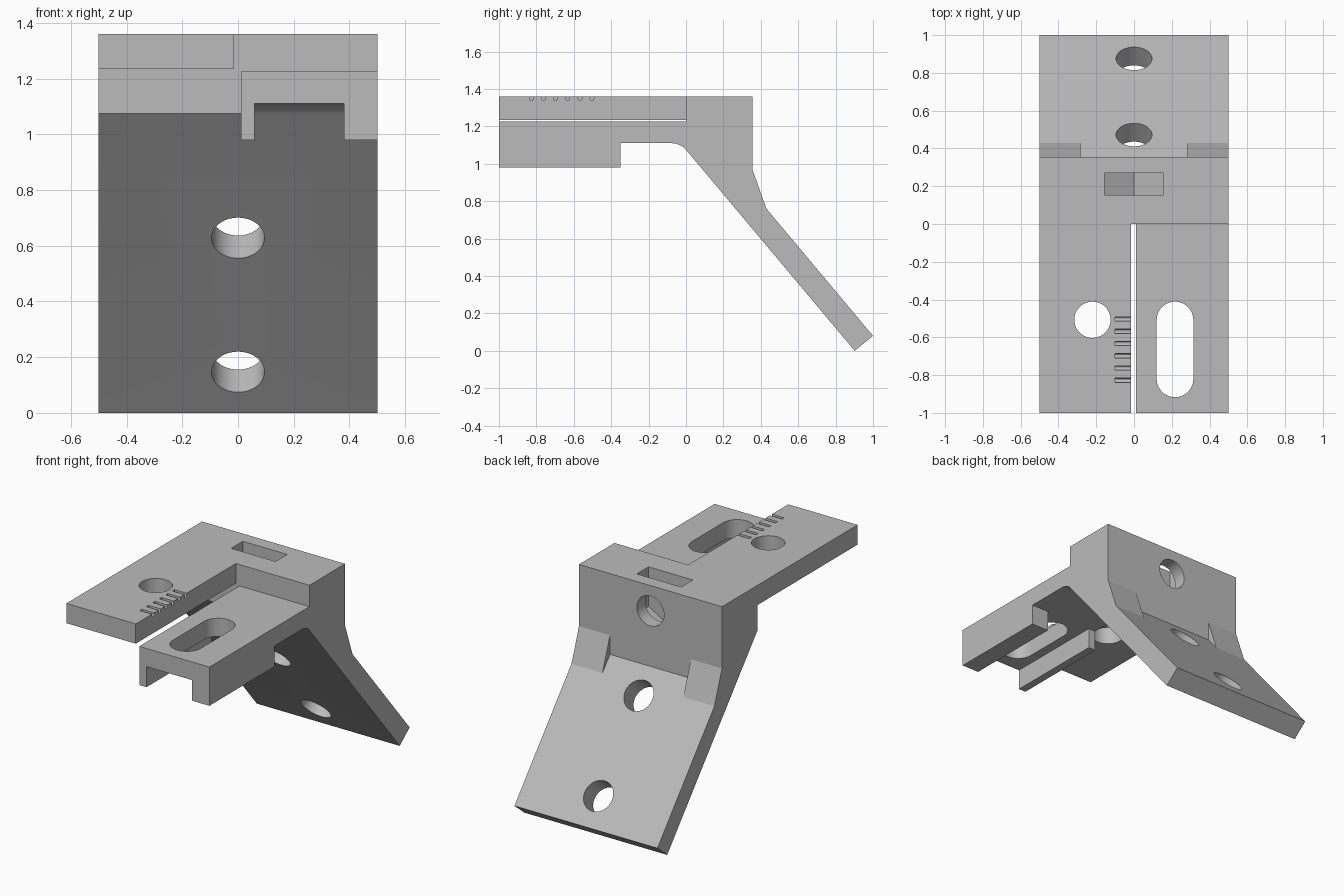
import bpy, bmesh
from math import sin, cos, tan, pi, radians
from mathutils import Matrix, Vector

cube = bpy.data.objects.get("Cube")
if cube:
    bpy.data.objects.remove(cube, do_unlink=True)

grey = bpy.data.materials.new("plain_grey")
grey.use_nodes = True
colour = (0.5, 0.5, 0.5, 1)
grey.diffuse_color = colour
grey.node_tree.nodes["Principled BSDF"].inputs["Base Color"].default_value = colour

# Frames map a 2D profile plus an extrusion distance to 3D
FRAMES = {
    "x": lambda a, b, t: Vector((t, a, b)),
    "y": lambda a, b, t: Vector((a, t, b)),
    "z": lambda a, b, t: Vector((a, b, t)),
}


def prism(name, profile, axis, lo, hi, matrix=None):
    """Extrude a closed 2D profile along an axis."""
    place = FRAMES[axis]
    bm = bmesh.new()
    ends = [[bm.verts.new(place(a, b, t)) for a, b in profile] for t in (lo, hi)]
    for ring in ends:
        bm.faces.new(ring)
    n = len(profile)
    for i in range(n):
        j = (i + 1) % n
        bm.faces.new((ends[0][i], ends[0][j], ends[1][j], ends[1][i]))
    if matrix:
        bm.transform(matrix)
    bmesh.ops.recalc_face_normals(bm, faces=bm.faces)
    mesh = bpy.data.meshes.new(name)
    bm.to_mesh(mesh)
    bm.free()
    obj = bpy.data.objects.new(name, mesh)
    bpy.context.collection.objects.link(obj)
    mesh.materials.append(grey)
    return obj


def arc(cx, cy, rx, ry, start, end, n):
    angles = [radians(start + (end - start) * i / n) for i in range(n + 1)]
    return [(cx + rx * cos(a), cy + ry * sin(a)) for a in angles]


def circle(cx, cy, rx, ry, n=48):
    return arc(cx, cy, rx, ry, 0, 360, n)[:-1]


def rect(a0, a1, b0, b1):
    return [(a0, b0), (a1, b0), (a1, b1), (a0, b1)]


# Side outline of the whole bracket, with a rounded inner corner
slope = radians(50)
fillet = 0.105
foot_y, ceiling, top, wall = 0.902, 1.11, 1.36, 0.355
corner_y = foot_y - ceiling / tan(slope)
arc_y = corner_y - fillet * tan(slope / 2)
outline = [(-1, top), (wall, top), (wall, 0.97), (0.43, 0.76), (1, 0.08), (foot_y, 0)]
outline += arc(arc_y, ceiling - fillet, fillet, fillet, 40, 90, 10)
outline += [(-0.35, ceiling), (-0.35, 0.98), (-1, 0.98)]
bracket = prism("angled_bracket", outline, "x", -0.5, 0.5)


def cut(cutter):
    """Subtract a cutter from the bracket and discard it."""
    cutter.hide_render = True
    mod = bracket.modifiers.new("cut", "BOOLEAN")
    mod.operation = "DIFFERENCE"
    mod.solver = "EXACT"
    mod.object = cutter
    bpy.context.view_layer.objects.active = bracket
    bpy.ops.object.modifier_apply(modifier=mod.name)
    bpy.data.objects.remove(cutter, do_unlink=True)


# Split the front into a high plate and a low channel rail
cut(prism("space_under_plate", rect(-1, 0.01, 0.9, 1.235), "y", -1.2, 0))
cut(prism("space_over_rail", rect(-0.015, 1, 1.225, 1.5), "y", -1.2, 0))
cut(prism("rail_channel", rect(0.06, 0.38, 0.9, ceiling), "y", -1.2, -0.34))

# Recess between the two side gussets
recess = [(wall, 0.849), (0.43, 0.76), (0.5, 0.95), (wall, 0.97)]
cut(prism("gusset_recess", recess, "x", -0.283, 0.283))

# Screw holes square to the sloping arm
normal = Vector((0, sin(slope), cos(slope)))
for z in (0.147, 0.628):
    base = Vector((0, foot_y - z / tan(slope), z))
    tilt = Matrix.Translation(base) @ Vector((0, 0, 1)).rotation_difference(normal).to_matrix().to_4x4()
    cut(prism("arm_hole", circle(0, 0, 0.095, 0.095), "z", -0.12, 0.26, tilt))

# Nut pocket with a pointed floor, and the bolt hole leading to it
pocket = [(-0.155, 1.5), (-0.155, 1.11), (0, 1.02), (0.155, 1.11), (0.155, 1.5)]
cut(prism("nut_pocket", pocket, "y", 0.153, 0.27))
cut(prism("bolt_hole", circle(0, 1.2, 0.095, 0.095), "y", 0.21, 0.5))

# Round hole in the plate and long slot in the rail
cut(prism("plate_hole", circle(-0.22, -0.507, 0.096, 0.096), "z", 1, 1.6))
slot = arc(0.217, -0.508, 0.097, 0.097, 0, 180, 24) + arc(0.217, -0.82, 0.097, 0.097, 180, 360, 24)
cut(prism("rail_slot", slot, "z", 0.9, 1.6))

# Scale marks along the plate edge
for i in range(6):
    mark = arc(-0.503 - i * 0.0648, 1.35, 0.011, 0.011, 180, 360, 8)
    mark += [(mark[-1][0], 1.4), (mark[0][0], 1.4)]
    cut(prism("scale_mark", mark, "x", -0.1, 0.0))

# Smooth the round surfaces, keep the edges crisp
bpy.ops.object.select_all(action="DESELECT")
bracket.select_set(True)
bpy.context.view_layer.objects.active = bracket
bpy.ops.object.shade_smooth_by_angle(angle=radians(18))
